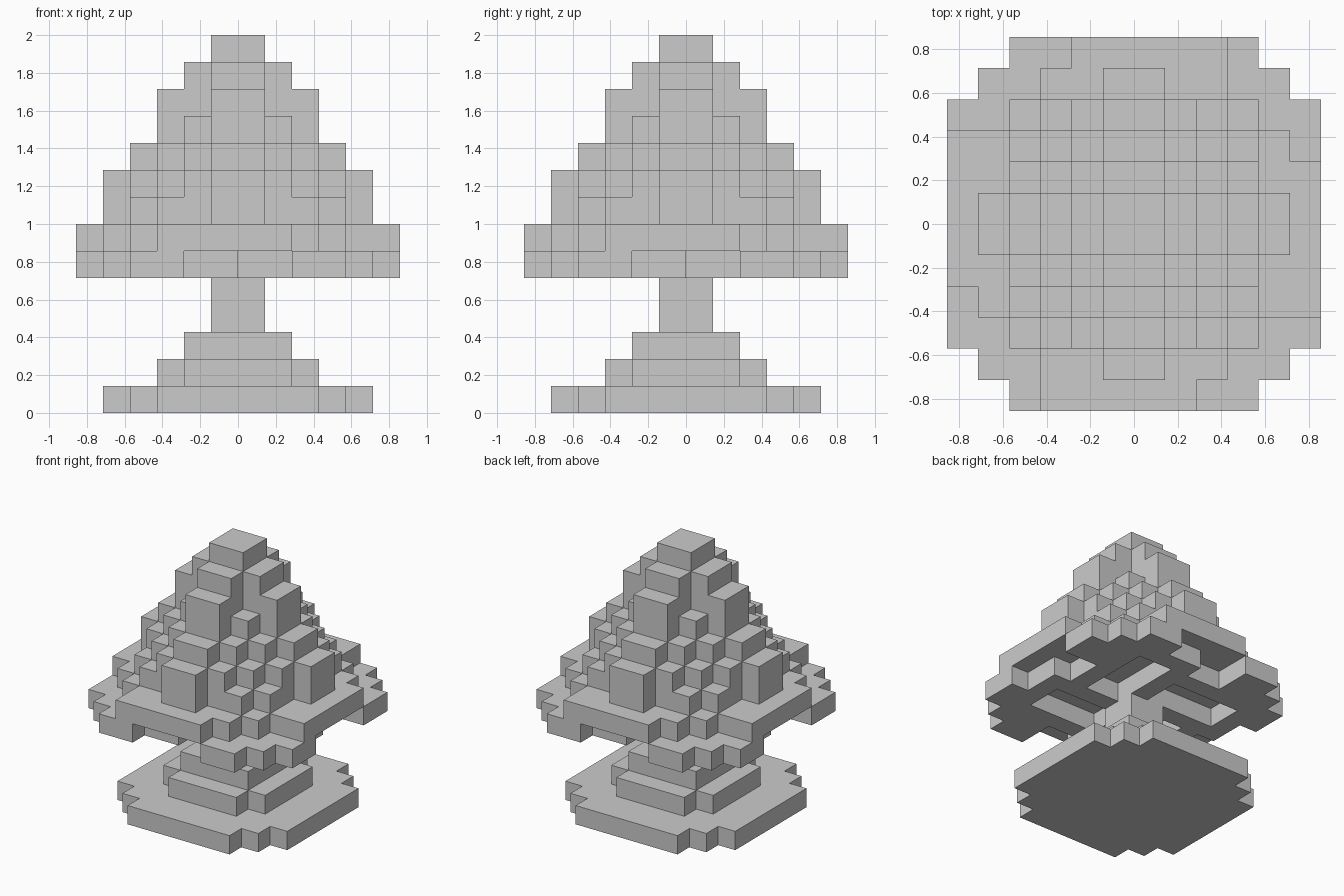
import bpy
import bmesh
from mathutils import Vector

cube = bpy.data.objects.get("Cube")
if cube:
    bpy.data.objects.remove(cube, do_unlink=True)

U = 1 / 7  # edge of one block

grey = bpy.data.materials.new("plain_grey")
grey.use_nodes = True
grey.diffuse_color = (0.6, 0.6, 0.6, 1)
bsdf = next(n for n in grey.node_tree.nodes if n.type == 'BSDF_PRINCIPLED')
bsdf.inputs["Base Color"].default_value = grey.diffuse_color


def box(x0, x1, y0, y1, z):
    return {(x, y, z) for x in range(x0, x1) for y in range(y0, y1)}


def layer(z, *halves):
    """Union of centred rectangles, each given by its half sizes."""
    cells = set()
    for a, b in halves:
        cells |= box(-a, a, -b, b, z)
    return cells


def cross(z, *halves):
    """Same, with every rectangle also turned a quarter."""
    return layer(z, *halves, *[(b, a) for a, b in halves])


def spin(cells):
    """Repeat the cells four times around the vertical axis."""
    result = set(cells)
    for _ in range(3):
        cells = {(-y - 1, x, z) for x, y, z in cells}
        result |= cells
    return result


# Stepped ground tiers
ground = cross(0, (3, 5), (4, 4)) | cross(1, (2, 3)) | layer(2, (2, 2))

# Trunk
trunk = layer(3, (1, 1)) | layer(4, (1, 1))

# Lowest leaves, notched at the rim and hollowed underneath
skirt = cross(5, (4, 6), (5, 5))
skirt -= spin(box(-2, 2, 5, 6, 5) | box(-2, 0, 4, 5, 5) | box(-4, 0, 1, 3, 5))

# Broad leaf layer with an offset strip on each side
brim = cross(6, (3, 5), (4, 4)) | spin(box(-3, 2, -6, -5, 6))

# Stepped crown
crown = cross(7, (1, 5), (3, 4))
crown |= cross(8, (1, 5), (2, 4), (3, 3))
crown |= cross(9, (1, 4), (2, 3))
crown |= cross(10, (1, 3), (2, 2))
crown |= cross(11, (1, 3))
crown |= cross(12, (1, 2))
crown |= layer(13, (1, 1))

parts = {
    "ground_tiers": ground,
    "trunk": trunk,
    "lower_leaves": skirt,
    "leaf_brim": brim,
    "leaf_crown": crown,
}
solid = set().union(*parts.values())


def build(name, cells):
    """Make the outer skin of a group of blocks."""
    bm = bmesh.new()
    verts = {}

    def vert(p):
        if p not in verts:
            verts[p] = bm.verts.new(Vector(p) * U)
        return verts[p]

    for cell in sorted(cells):
        for axis in range(3):
            for side in (0, 1):
                near = list(cell)
                near[axis] += 2 * side - 1
                if tuple(near) in solid:
                    continue
                corners = []
                for s, t in ((0, 0), (1, 0), (1, 1), (0, 1)):
                    p = list(cell)
                    p[axis] += side
                    p[(axis + 1) % 3] += s
                    p[(axis + 2) % 3] += t
                    corners.append(vert(tuple(p)))
                bm.faces.new(corners if side else corners[::-1])
    mesh = bpy.data.meshes.new(name)
    bm.to_mesh(mesh)
    bm.free()
    mesh.materials.append(grey)
    obj = bpy.data.objects.new(name, mesh)
    bpy.context.scene.collection.objects.link(obj)


for part_name, part_cells in parts.items():
    build(part_name, part_cells)
